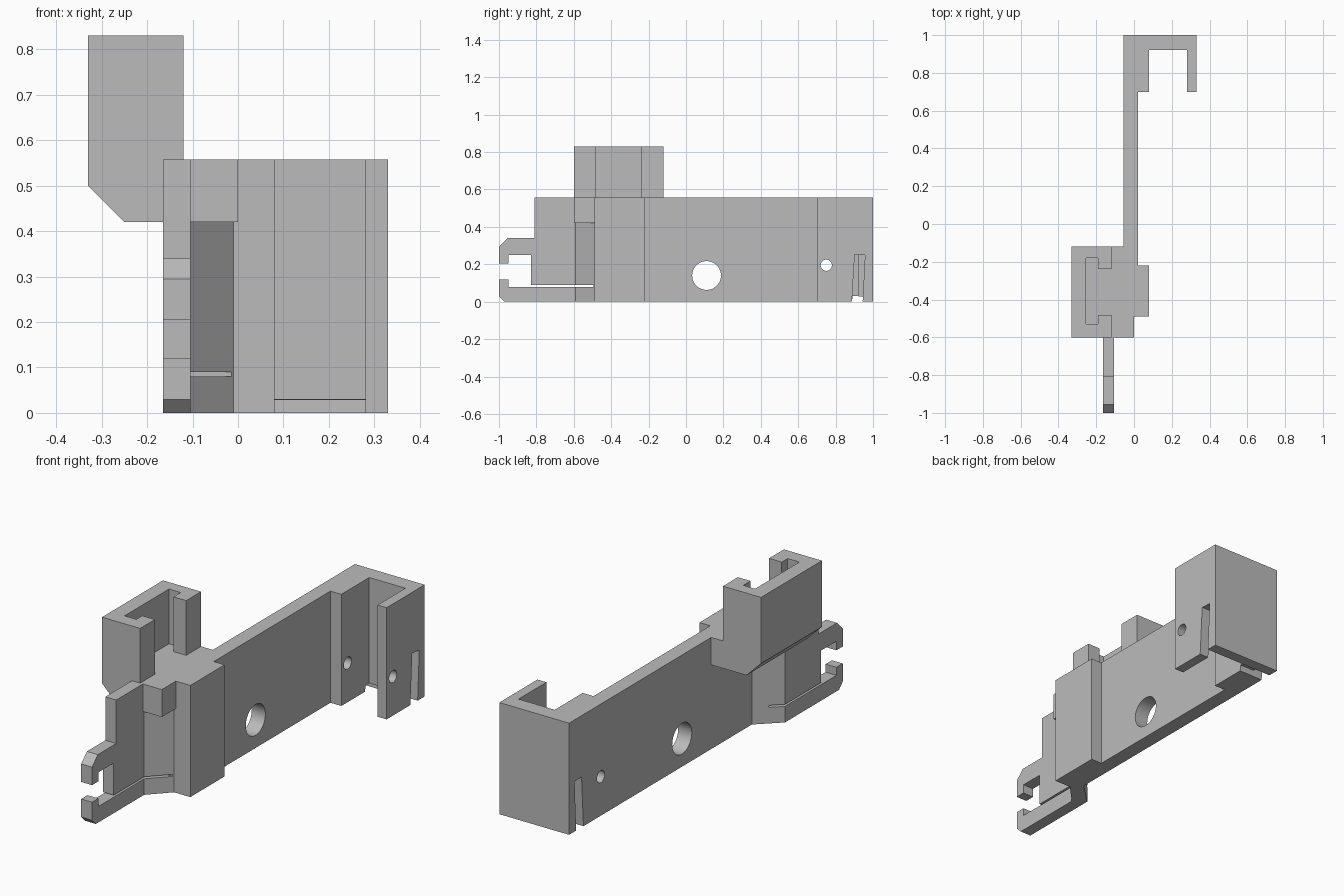
import bpy, bmesh, math
from mathutils import Vector

cube = bpy.data.objects.get("Cube")
if cube:
    bpy.data.objects.remove(cube, do_unlink=True)

grey = bpy.data.materials.new("plain_grey")
grey.use_nodes = True
grey.diffuse_color = (0.5, 0.5, 0.5, 1)
grey.node_tree.nodes["Principled BSDF"].inputs["Base Color"].default_value = (0.5, 0.5, 0.5, 1)


def prism(name, outline, axis, start, end):
    """Extrude a 2D outline along an axis: x takes (y, z), y takes (x, z), z takes (x, y)."""
    def place(p):
        c = list(p)
        c.insert("xyz".index(axis), start)
        return Vector(c)
    bm = bmesh.new()
    face = bm.faces.new([bm.verts.new(place(p)) for p in outline])
    shift = Vector([end - start if a == axis else 0 for a in "xyz"])
    ext = bmesh.ops.extrude_face_region(bm, geom=[face], use_keep_orig=True)
    bmesh.ops.translate(bm, vec=shift, verts=[g for g in ext["geom"] if isinstance(g, bmesh.types.BMVert)])
    bmesh.ops.recalc_face_normals(bm, faces=bm.faces[:])
    mesh = bpy.data.meshes.new(name)
    bm.to_mesh(mesh)
    bm.free()
    mesh.materials.append(grey)
    obj = bpy.data.objects.new(name, mesh)
    bpy.context.collection.objects.link(obj)
    return obj


def combine(target, tool, operation="DIFFERENCE"):
    tool.hide_render = True
    mod = target.modifiers.new(tool.name, "BOOLEAN")
    mod.operation, mod.object, mod.solver = operation, tool, "EXACT"
    bpy.context.view_layer.objects.active = target
    bpy.ops.object.modifier_apply(modifier=mod.name)
    bpy.data.objects.remove(tool, do_unlink=True)


def circle(y, z, r, n=48):
    return [(y + r * math.cos(math.tau * i / n), z + r * math.sin(math.tau * i / n)) for i in range(n)]


# Wall with rear hook, front block and cranked arm, as one plan outline
body = prism("bracket_body", [
    (-.055, 1), (-.055, -.44), (-.165, -.545), (-.165, -1), (-.105, -1), (-.105, -.59),
    (-.01, -.49), (.08, -.49), (.08, -.22), (.02, -.22), (.02, .70), (.08, .70),
    (.08, .92), (.28, .92), (.28, .70), (.33, .70), (.33, 1)], "z", 0, .557)

# Arm: jaw with slit, stepped top and lower chamfer
jaw = [(-.495, .08), (-.495, .09), (-.83, .09), (-.83, .25), (-.95, .25), (-.95, .205),
       (-1.1, .205), (-1.1, .12), (-.95, .12), (-.95, .08)]
step = [(-.81, .7), (-.81, .34), (-.955, .34), (-1.1, .195), (-1.1, .7)]
chamfer = [(-1.1, .13), (-1.1, -.1), (-.87, -.1)]
for name, outline in (("jaw", jaw), ("step", step), ("chamfer", chamfer)):
    combine(body, prism(name + "_cutter", outline, "x", -.4, .06))

# Raised channel on top, open towards the left
channel = prism("top_channel", [(-.33, .83), (-.33, .5), (-.25, .42), (0, .42), (0, .557),
                                (-.12, .557), (-.12, .83)], "y", -.6, -.12)
combine(body, channel, "UNION")
combine(body, prism("channel_cutter", [
    (-.255, -.53), (-.19, -.53), (-.19, -.483), (-.1, -.483), (-.1, -.237), (-.19, -.237),
    (-.19, -.18), (-.255, -.18)], "z", .557, 1))

# Round holes through the wall and hook
combine(body, prism("large_hole_cutter", circle(.11, .14, .077), "x", -.5, .5))
combine(body, prism("small_hole_cutter", circle(.75, .195, .03), "x", -.5, .5))

# Leaning slots in both sides of the hook, joined by a groove underneath
slot = [(.884, -.05), (.902, .252), (.957, .249), (.942, -.05)]
groove = [(.884, -.05), (.89, .031), (.946, .028), (.942, -.05)]
combine(body, prism("right_slot_cutter", slot, "x", -.2, 0))
combine(body, prism("left_slot_cutter", slot, "x", .28, .5))
combine(body, prism("groove_cutter", groove, "x", -.3, .6))

# Smooth hole walls, keep all corners sharp
bpy.ops.object.select_all(action="DESELECT")
body.select_set(True)
bpy.context.view_layer.objects.active = body
bpy.ops.object.shade_smooth_by_angle(angle=math.radians(20))
